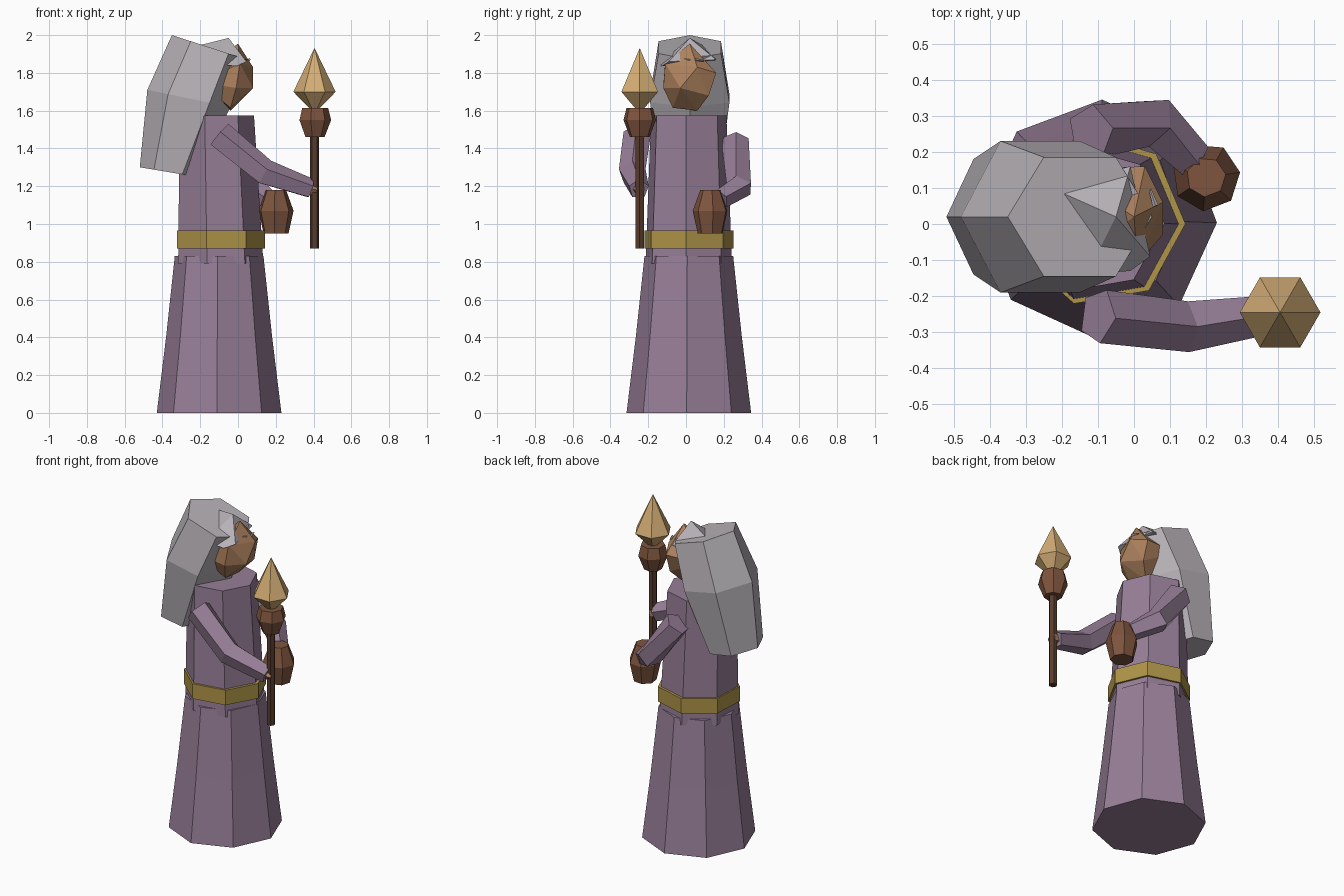
import bpy, bmesh, math
from mathutils import Vector

if "Cube" in bpy.data.objects:
    bpy.data.objects.remove(bpy.data.objects["Cube"])


def material(name, r, g, b):
    m = bpy.data.materials.new(name)
    m.use_nodes = True
    m.diffuse_color = (r, g, b, 1)
    m.node_tree.nodes["Principled BSDF"].inputs["Base Color"].default_value = (r, g, b, 1)
    return m


PURPLE = material("robe purple", .31, .21, .31)
GREY = material("hair grey", .48, .45, .48)
GOLD = material("belt gold", .43, .30, .065)
TAN = material("tip tan", .66, .42, .18)
SKIN = material("skin brown", .42, .22, .11)
BROWN = material("jar brown", .21, .09, .048)
DARK = material("staff dark brown", .10, .045, .026)


def finish(name, bm, mat):
    bmesh.ops.recalc_face_normals(bm, faces=bm.faces)
    mesh = bpy.data.meshes.new(name)
    bm.to_mesh(mesh)
    bm.free()
    mesh.materials.append(mat)
    ob = bpy.data.objects.new(name, mesh)
    bpy.context.collection.objects.link(ob)
    return ob


def loft(name, rings, mat):
    """Join equal rings of points into a closed faceted solid."""
    bm = bmesh.new()
    loops = [[bm.verts.new(p) for p in ring] for ring in rings]
    n = len(loops[0])
    for a, b in zip(loops, loops[1:]):
        for i in range(n):
            j = (i + 1) % n
            bm.faces.new((a[i], a[j], b[j], b[i]))
    bm.faces.new(loops[0][::-1])
    bm.faces.new(loops[-1])
    return finish(name, bm, mat)


def circle(n, offset=0):
    angles = [math.radians(offset) + math.tau * i / n for i in range(n)]
    return [(math.cos(a), math.sin(a)) for a in angles]


def turned(name, n, profile, mat, y, offset=0):
    """Upright solid; profile rows are centre x, height, radius."""
    return loft(name, [[(x + r * c, y + r * s, z) for c, s in circle(n, offset)]
                       for x, z, r in profile], mat)


def tube(name, path, radii, mat, n=5, offset=0):
    """Faceted limb with mitred bends."""
    pts = [Vector(p) for p in path]
    rings = []
    for i, p in enumerate(pts):
        d_in = (p - pts[max(i - 1, 0)]).normalized()
        d_out = (pts[min(i + 1, len(pts) - 1)] - p).normalized()
        d = (d_in + d_out).normalized()
        side = d.cross(Vector((0, 0, 1))).normalized()
        up = side.cross(d)
        rings.append([p + (side * c + up * s) * radii[i] for c, s in circle(n, offset)])
    return loft(name, rings, mat)


def hull(name, points, mat):
    bm = bmesh.new()
    for p in points:
        bm.verts.new(p)
    res = bmesh.ops.convex_hull(bm, input=bm.verts)
    loose = [v for v in res["geom_interior"] if isinstance(v, bmesh.types.BMVert)]
    bmesh.ops.delete(bm, geom=loose, context='VERTS')
    return finish(name, bm, mat)


# Robe and belt
turned("robe_skirt", 8, [(-.10, 0, .33), (-.10, .41, .28), (-.10, .83, .235)], PURPLE, .015, -2)
turned("robe_body", 7, [(-.10, .79, .235), (-.12, 1.575, .205)], PURPLE, .012, -3)
turned("belt", 7, [(-.10, .87, .243), (-.10, .965, .243)], GOLD, .013, -3)

# Arms and hands
tube("right_arm", [(-.10, -.255, 1.47), (.14, -.285, 1.27), (.385, -.25, 1.185)],
     [.078, .074, .055], PURPLE, offset=18)
tube("left_arm", [(-.12, .255, 1.44), (.055, .285, 1.2), (.165, .18, 1.13)],
     [.078, .074, .055], PURPLE, offset=18)
tube("right_hand", [(.36, -.253, 1.19), (.415, -.245, 1.18)], [.035, .03], SKIN)
tube("left_hand", [(.15, .19, 1.14), (.19, .15, 1.11)], [.035, .03], SKIN)

# Head, with thin brows on the face
hull("head", [(0, .02, 1.955), (.08, .06, 1.83), (.08, -.03, 1.72), (.03, .16, 1.80),
              (.03, .12, 1.68), (-.04, .06, 1.60), (-.04, -.07, 1.615), (-.01, -.12, 1.72),
              (.01, -.11, 1.85), (-.2, .15, 1.8), (-.2, -.12, 1.75)], SKIN)
tube("brow", [(.06, .05, 1.87), (.045, .095, 1.865)], [.008, .004], GREY, 4)

# Long hair: six-sided rings from hem to crown, each leaning back
hair_rows = [(-.37, .15, 1.275, .025, .16), (-.26, .22, 1.665, .045, .21),
             (-.15, .20, 1.935, .065, .165)]
loft("long_hair", [[(x + rx * c, .02 + ry * s / .866, z - dz * c) for c, s in circle(6)]
                   for x, rx, z, dz, ry in hair_rows], GREY)

# Fringe cap swept over the brow
hull("hair_cap", [(-.23, .10, 1.94), (-.01, .16, 1.87), (.045, -.09, 1.86), (-.13, -.14, 1.85),
                  (-.05, .02, 1.985), (-.01, -.13, 1.835), (-.2, .12, 1.85)], GREY)

# Jar in the left hand
turned("jar", 7, [(.20, .95, .068), (.20, 1.07, .095), (.20, 1.18, .055)], BROWN, .13, 8)

# Staff with knob and pointed tip
X, Y = .405, -.245
turned("staff_shaft", 6, [(X, .87, .025), (X, 1.48, .025)], DARK, Y)
turned("staff_knob", 7, [(X, 1.46, .053), (X, 1.55, .088), (X, 1.615, .072)], BROWN, Y)
turned("staff_tip", 6, [(X, 1.61, .025), (X, 1.7, .112), (X, 1.93, .001)], TAN, Y)
